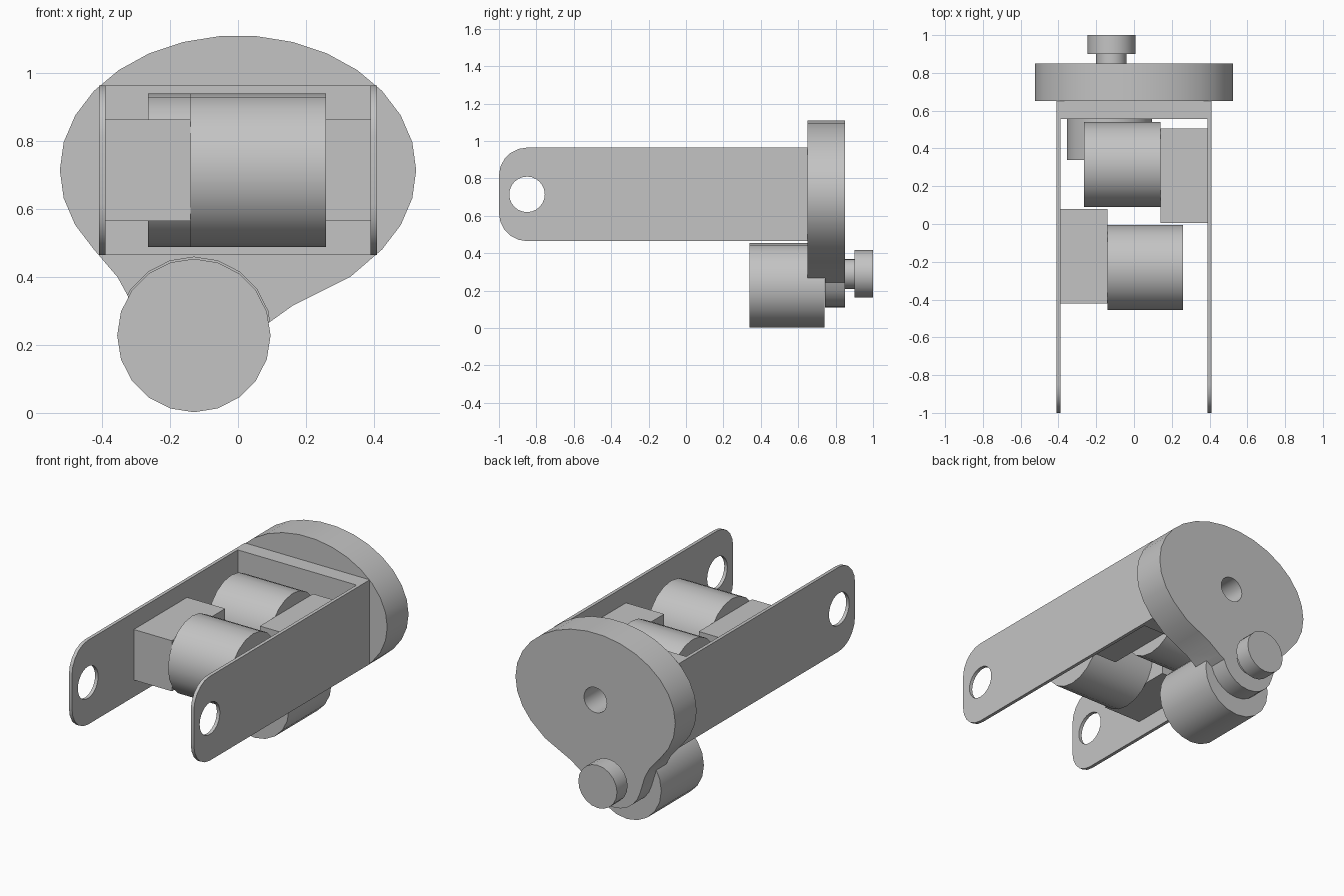
import bpy, bmesh
from math import sin, cos, radians
from mathutils import Vector

if "Cube" in bpy.data.objects:
    bpy.data.objects.remove(bpy.data.objects["Cube"], do_unlink=True)

grey = bpy.data.materials.new("light grey")
grey.use_nodes = True
grey.diffuse_color = (0.55, 0.55, 0.55, 1)
grey.node_tree.nodes["Principled BSDF"].inputs["Base Color"].default_value = (0.55, 0.55, 0.55, 1)


def arc(cu, cv, ru, rv, start, end, steps):
    """Points on an elliptical arc, in degrees."""
    angles = [radians(start + (end - start) * i / steps) for i in range(steps + 1)]
    return [(cu + ru * cos(a), cv + rv * sin(a)) for a in angles]


def extrude(name, outline, axis, low, high):
    """Solid from a 2D outline: (y, z) along x, or (x, z) along y."""
    def place(u, v, d):
        return Vector((d, u, v)) if axis == "x" else Vector((u, d, v))
    bm = bmesh.new()
    rings = [[bm.verts.new(place(u, v, d)) for u, v in outline] for d in (low, high)]
    bm.faces.new(rings[0])
    bm.faces.new(rings[1])
    n = len(outline)
    for i in range(n):
        j = (i + 1) % n
        bm.faces.new((rings[0][i], rings[0][j], rings[1][j], rings[1][i]))
    bmesh.ops.recalc_face_normals(bm, faces=bm.faces)
    mesh = bpy.data.meshes.new(name)
    bm.to_mesh(mesh)
    bm.free()
    mesh.materials.append(grey)
    obj = bpy.data.objects.new(name, mesh)
    bpy.context.collection.objects.link(obj)
    return obj


def cylinder(name, u, v, r, axis, low, high, sides=20):
    step = 360 / sides
    return extrude(name, arc(u, v, r, r, 0, 360 - step, sides - 1), axis, low, high)


def box(name, x, y, z):
    return extrude(name, [(x[0], z[0]), (x[1], z[0]), (x[1], z[1]), (x[0], z[1])], "y", *y)


def select(obj):
    bpy.ops.object.select_all(action="DESELECT")
    obj.select_set(True)
    bpy.context.view_layer.objects.active = obj


def cut(obj, cutter):
    cutter.hide_render = True
    mod = obj.modifiers.new("cut", "BOOLEAN")
    mod.operation = "DIFFERENCE"
    mod.solver = "EXACT"
    mod.object = cutter
    select(obj)
    bpy.ops.object.modifier_apply(modifier=mod.name)
    bpy.data.objects.remove(cutter, do_unlink=True)


parts = []
MID = 0.715  # height of the arm axis

# Side arms with rounded tips and a pivot hole
arm = [(0.65, 0.465), (0.65, 0.965)]
arm += arc(-0.85, 0.815, 0.15, 0.15, 90, 180, 5)
arm += arc(-0.85, 0.615, 0.15, 0.15, 180, 270, 5)
for side, low in (("left", 0.39), ("right", -0.41)):
    plate = extrude(side + "_arm", arm, "x", low, low + 0.02)
    cut(plate, cylinder("hole_cutter", -0.85, MID, 0.095, "x", low - 0.1, low + 0.1, 24))
    parts.append(plate)

# Cross block joining the arms
parts.append(box("cross_block", (-0.39, 0.39), (0.555, 0.65), (0.465, 0.965)))

# Oval end plate with a lobe for the lower motor
outline = arc(0, MID, 0.525, 0.397, -36, 216, 21)
outline += [(-0.355, 0.40), (-0.325, 0.345)]
outline += arc(-0.12, 0.29, 0.18, 0.18, 195, 345, 10)
outline += [(0.09, 0.265), (0.16, 0.315), (0.24, 0.355), (0.33, 0.40)]
end_plate = extrude("end_plate", outline, "y", 0.65, 0.85)
cut(end_plate, cylinder("pocket_cutter", -0.13, 0.23, 0.229, "y", 0.5, 0.742))
cut(end_plate, cylinder("bore_cutter", 0, MID, 0.075, "y", 0.6, 0.95))
parts.append(end_plate)

# Lower motor and its drive wheel
parts.append(cylinder("lower_motor", -0.13, 0.228, 0.226, "y", 0.34, 0.74))
parts.append(cylinder("drive_shaft", -0.12, 0.29, 0.08, "y", 0.84, 0.91))
parts.append(cylinder("drive_wheel", -0.12, 0.29, 0.127, "y", 0.90, 1.0))

# Two motors with gearboxes, one on each arm
parts.append(box("right_gearbox", (-0.39, -0.14), (-0.42, 0.08), (0.565, 0.865)))
parts.append(cylinder("right_motor", -0.23, MID, 0.226, "x", -0.14, 0.26))
parts.append(box("left_gearbox", (0.14, 0.39), (0.005, 0.505), (0.565, 0.865)))
parts.append(cylinder("left_motor", 0.315, MID, 0.226, "x", -0.265, 0.14))

for part in parts:
    select(part)
    bpy.ops.object.shade_smooth_by_angle(angle=radians(30))
